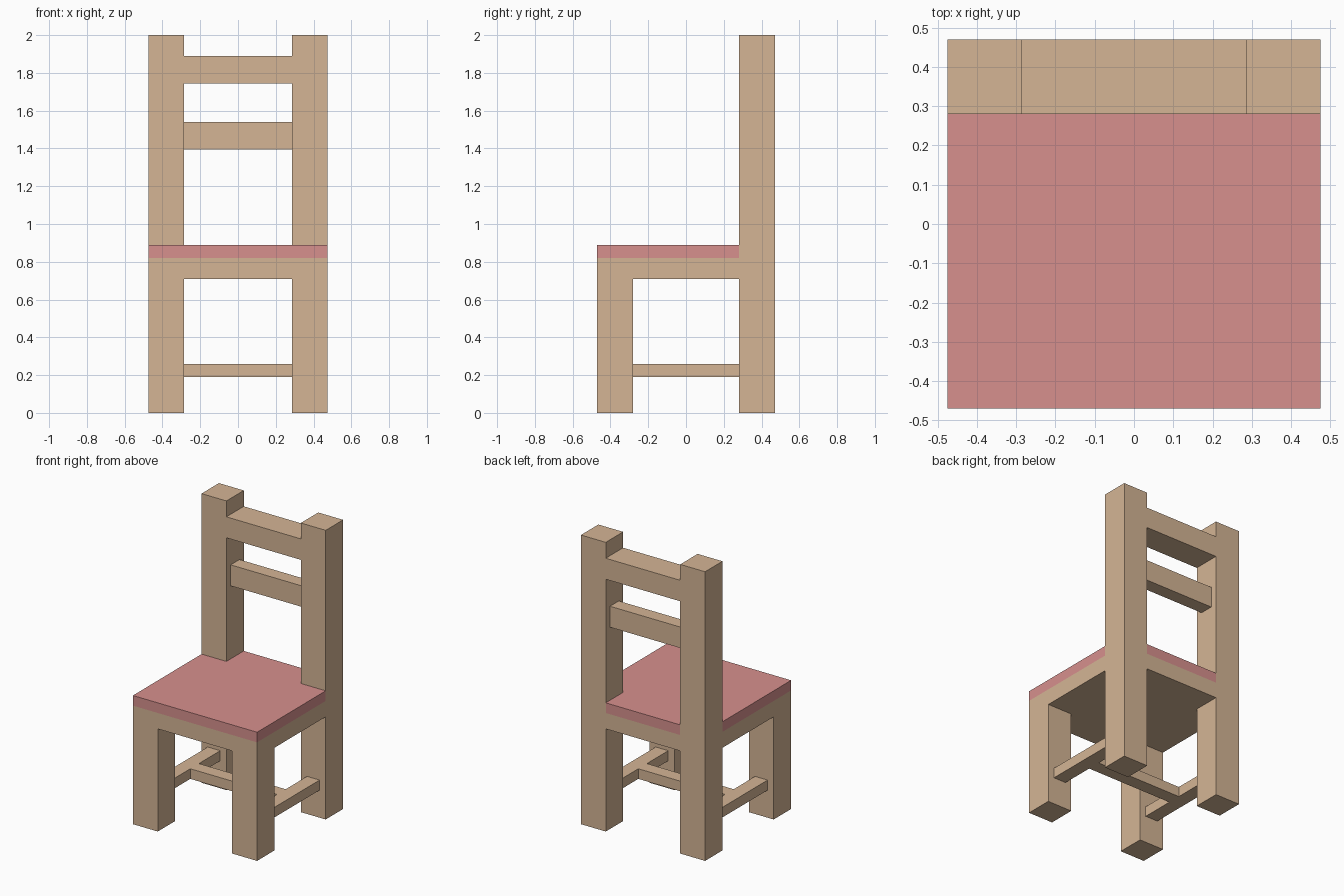
import bpy
import bmesh

if "Cube" in bpy.data.objects:
    bpy.data.objects.remove(bpy.data.objects["Cube"])

HX, HY = 0.475, 0.47      # half width, half depth
LEG = 0.19                # leg thickness
IX, IY = HX - LEG, HY - LEG
INSET = 0.047             # how far thin bars sit in from the leg faces


def material(name, color):
    m = bpy.data.materials.new(name)
    m.diffuse_color = color
    m.use_nodes = True
    m.node_tree.nodes["Principled BSDF"].inputs["Base Color"].default_value = m.diffuse_color
    return m


wood = material("wood", (0.66, 0.46, 0.30, 1))
pink = material("pink_fabric", (0.68, 0.28, 0.27, 1))


def prism(name, outline, z0, z1, mat):
    """Extrude a flat outline from z0 to z1."""
    bm = bmesh.new()
    face = bm.faces.new([bm.verts.new((x, y, z0)) for x, y in outline])
    top = bmesh.ops.extrude_face_region(bm, geom=[face])["geom"]
    verts = [v for v in top if isinstance(v, bmesh.types.BMVert)]
    bmesh.ops.translate(bm, verts=verts, vec=(0, 0, z1 - z0))
    bmesh.ops.recalc_face_normals(bm, faces=bm.faces)
    me = bpy.data.meshes.new(name)
    bm.to_mesh(me)
    bm.free()
    me.materials.append(mat)
    ob = bpy.data.objects.new(name, me)
    bpy.context.collection.objects.link(ob)
    return ob


def box(name, x, y, z, mat=wood):
    outline = [(x[0], y[0]), (x[1], y[0]), (x[1], y[1]), (x[0], y[1])]
    return prism(name, outline, *z, mat)


# Legs, back posts and side stretchers, on both sides
for side, s in (("left", -1), ("right", 1)):
    leg_x = sorted((s * IX, s * HX))
    bar_x = sorted((s * (IX + INSET), s * (HX - INSET)))
    box(f"front_leg_{side}", leg_x, (-HY, -IY), (0, 0.71))
    box(f"back_post_{side}", leg_x, (IY, HY), (0, 2))
    box(f"side_stretcher_{side}", bar_x, (-IY, IY), (0.19, 0.26))

# Cross stretcher joining the side stretchers
cross = IX + INSET
box("cross_stretcher", (-cross, cross), (-0.047, 0.047), (0.19, 0.26))

# Seat base and cushion, notched around the back posts
seat = [(-HX, -HY), (HX, -HY), (HX, IY), (IX, IY),
        (IX, HY), (-IX, HY), (-IX, IY), (-HX, IY)]
prism("seat_base", seat, 0.71, 0.82, wood)
prism("seat_cushion", seat, 0.82, 0.89, pink)

# Backrest rails
box("top_rail", (-IX, IX), (IY, HY), (1.745, 1.89))
box("middle_rail", (-IX, IX), (IY + INSET, HY - INSET), (1.395, 1.54))
